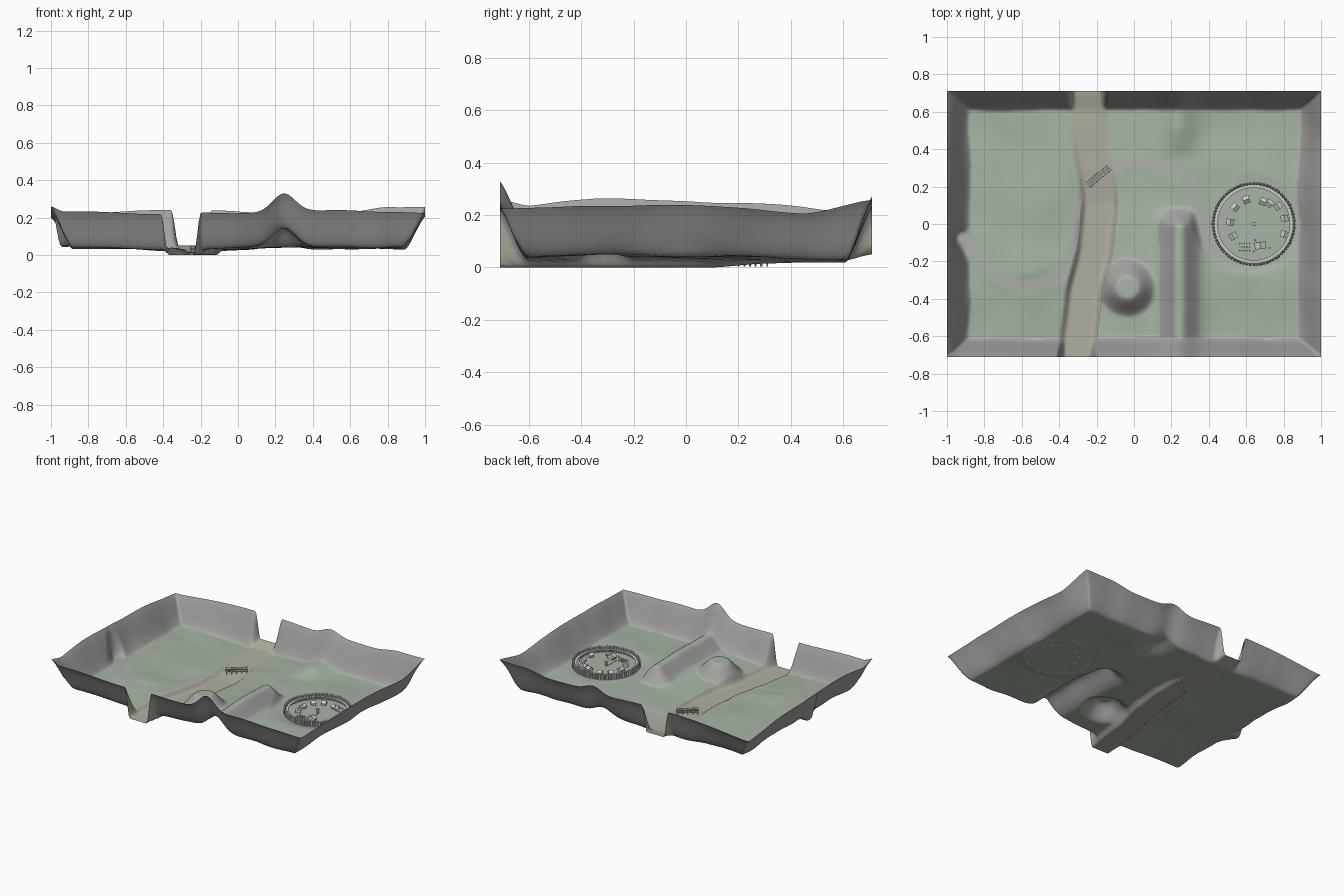
import bpy, bmesh, math, random
from mathutils import Matrix, Vector, noise

if "Cube" in bpy.data.objects:
    bpy.data.objects.remove(bpy.data.objects["Cube"])

random.seed(4)
HY = 0.71


def mat(name, rgb):
    m = bpy.data.materials.new(name)
    m.diffuse_color = (*rgb, 1)
    m.use_nodes = True
    m.node_tree.nodes["Principled BSDF"].inputs["Base Color"].default_value = m.diffuse_color
    return m


grey = mat("rock", (0.36, 0.36, 0.35))
green = mat("grass", (0.38, 0.46, 0.37))
tan = mat("river_bed", (0.43, 0.43, 0.35))
track = mat("track", (0.42, 0.42, 0.41))


def smooth(t):
    t = max(0.0, min(1.0, t))
    return t * t * (3 - 2 * t)


def interp(pts, v):
    for (a, p), (b, q) in zip(pts, pts[1:]):
        if v <= b:
            t = max(0, (v - a) / (b - a))
            return p + (q - p) * (smooth(t) + t) / 2
    return pts[-1][1]


def spline(pts, n=6):
    p = [Vector(q) for q in [pts[0]] + pts + [pts[-1]]]
    out = []
    for a, b, c, d in zip(p, p[1:], p[2:], p[3:]):
        for i in range(n):
            t = i / n
            out.append(0.5 * (2 * b + (c - a) * t + (2 * a - 5 * b + 4 * c - d) * t * t
                              + (3 * b - a - 3 * c + d) * t ** 3))
    return out + [p[-1]]


# Track centre line, river centre line and bed level
PATH = spline([(-.92, -.07), (-.84, -.18), (-.72, -.29), (-.57, -.33), (-.43, -.28), (-.34, -.17),
               (-.31, -.05), (-.3, .1), (-.25, .205), (-.13, .3), (0, .335), (.15, .315),
               (.28, .24), (.35, .12), (.375, 0), (.42, -.11), (.5, -.19), (.6, -.225)])
RIVER = [(-.71, -.305), (-.4, -.27), (-.1, -.205), (.1, -.185), (.2, -.19), (.4, -.225), (.71, -.25)]
BED = [(-.71, 0), (.1, 0), (.3, .015), (.6, .025), (.71, .05)]
# Rim heights along each edge
LEFT = [(-.71, .26), (-.6, .235), (-.35, .265), (0, .255), (.35, .24), (.71, .2)]
RIGHT = [(-.71, .23), (-.4, .235), (0, .24), (.45, .21), (.71, .255)]
FRONT = [(-1, .26), (-.93, .232), (-.4, .22), (-.2, .225), (.1, .225), (.5, .24), (1, .23)]
BACK = [(-1, .2), (-.4, .245), (-.2, .24), (.2, .225), (.6, .23), (.8, .255), (1, .255)]


def gauss(v, s):
    return math.exp(-(v / s) ** 2)


def height(x, y):
    n = noise.noise(Vector((x * 5, y * 5, 1.3)))
    dx = x - interp(RIVER, y)
    floor = 0.042 - 0.016 * gauss(dx, .25) + .008 * gauss(y + .28, .2) - .008 * smooth((y - .2) / .3)
    # raised rim
    tx = 1 - (1 - abs(x)) / (.125 + .02 * n)
    ty = 1 - (HY - abs(y)) / (.105 + .012 * n)
    t = max(0, tx, ty)
    rim = interp(RIGHT if x > 0 else LEFT, y) if tx > ty else interp(BACK if y > 0 else FRONT, x)
    z = 0.007 * n + (rim - floor) * (0.6 * t ** 1.25 + 0.4 * smooth(t))
    # long ridge with a pass, and a round hill
    z += (0.1 * smooth((.1 - y) / .12) + 0.045 * smooth((y - .33) / .2)) * gauss(x - .245, .085)
    z += 0.09 * smooth(1.4 - math.hypot(x + .035, y + .34) / .118)
    # level ground along the track and under the village
    d = min((p.x - x) ** 2 + (p.y - y) ** 2 for p in PATH) ** 0.5
    z *= smooth((d - .022) / .05)
    v = smooth((math.hypot(x - .64, y) - .22) / .06)
    z = z * v + floor * v + .041 * (1 - v)
    # river channel
    return z + (interp(BED, y) - z) * smooth((.107 - abs(dx)) / .04)


def finish(bm, name, mats, rounded=False):
    me = bpy.data.meshes.new(name)
    bm.to_mesh(me)
    bm.free()
    ob = bpy.data.objects.new(name, me)
    bpy.context.collection.objects.link(ob)
    for m in mats:
        me.materials.append(m)
    if rounded:
        me.shade_smooth()
    return ob


# Terrain sheet
bm = bmesh.new()
bmesh.ops.create_grid(bm, x_segments=200, y_segments=142, size=1)
for v in bm.verts:
    v.co.y *= HY
    v.co.z = height(v.co.x, v.co.y)
bm.normal_update()
for f in bm.faces:
    c = f.calc_center_median()
    if abs(c.x - interp(RIVER, c.y)) < .09:
        f.material_index = 2
    elif f.normal.z > .85 and abs(c.x) < .9 and abs(c.y) < .63:
        f.material_index = 1
finish(bm, "terrain", [grey, green, tan], True)

# Track ribbon draped on the ground, left out where the bridge crosses
bm = bmesh.new()
prev = None
for i, p in enumerate(PATH):
    a, b = PATH[max(i - 1, 0)], PATH[min(i + 1, len(PATH) - 1)]
    t = (b - a).normalized()
    row = []
    for k in (-1, 0, 1):
        q = p + Vector((-t.y, t.x)) * .016 * k
        row.append(bm.verts.new((q.x, q.y, height(q.x, q.y) + .0025)))
    on_bridge = p.y > .16 and -.27 < p.x < -.12
    if prev and not on_bridge:
        for k in (0, 1):
            bm.faces.new((prev[k], row[k], row[k + 1], prev[k + 1]))
    prev = None if on_bridge else row
bmesh.ops.recalc_face_normals(bm, faces=bm.faces)
finish(bm, "track", [track], True)


def box(bm, base, loc, size, rot=0):
    m = base @ Matrix.Translation(loc) @ Matrix.Rotation(rot, 4, 'Z') @ Matrix.Diagonal((*size, 1))
    bmesh.ops.create_cube(bm, size=1, matrix=m)


def cone(bm, loc, r1, r2, h, n=6):
    bmesh.ops.create_cone(bm, cap_ends=True, segments=n, radius1=r1, radius2=r2, depth=h,
                          matrix=Matrix.Translation((loc[0], loc[1], loc[2] + h / 2)))


# Plank bridge with low rails and posts
bm = bmesh.new()
A = Matrix.Translation((-.19, .255, 0)) @ Matrix.Rotation(math.radians(40), 4, 'Z')
for i in range(15):
    box(bm, A, (-.07 + i * .01, random.uniform(-.002, .002), .032), (.008, .036, .004))
for s in (-1, 1):
    box(bm, A, (0, s * .012, .028), (.15, .004, .004))
    box(bm, A, (0, s * .016, .044), (.15, .003, .003))
    for i in range(5):
        box(bm, A, (-.066 + i * .033, s * .016, .025), (.004, .004, .042))
finish(bm, "bridge", [])

# Palisade of pointed stakes in a full ring
VX, VZ, R = .64, .041, .217
bm = bmesh.new()
N = 76
for i in range(N):
    a = math.tau * i / N
    x, y = VX + R * math.cos(a), R * math.sin(a)
    h = random.uniform(.034, .042)
    cone(bm, (x, y, VZ), .0085, .008, h, 6)
    cone(bm, (x, y, VZ + h), .008, 0, .009, 6)
finish(bm, "palisade", [])

# Raised walkway inside the palisade
bm = bmesh.new()
rings = []
for r, z in ((.193, .02), (.212, .02), (.212, .024), (.193, .024)):
    rings.append([bm.verts.new((VX + r * math.cos(math.tau * i / 64), r * math.sin(math.tau * i / 64), VZ + z))
                  for i in range(64)])
for j in range(4):
    for i in range(64):
        k = (i + 1) % 64
        bm.faces.new((rings[j][i], rings[j][k], rings[(j + 1) % 4][k], rings[(j + 1) % 4][i]))
bmesh.ops.recalc_face_normals(bm, faces=bm.faces)
finish(bm, "walkway", [])


# Gabled huts facing the village centre
def hut(bm, x, y, rot, w, l, h):
    m = Matrix.Translation((x, y, VZ)) @ Matrix.Rotation(rot, 4, 'Z')
    box(bm, m, (0, 0, h / 2), (w, l, h))
    v = [bm.verts.new(m @ Vector(c)) for c in [(sx * w * .6, sy * l * .58, h * .9) for sx in (-1, 1) for sy in (-1, 1)]
         + [(0, -l * .58, h * 1.75), (0, l * .58, h * 1.75)]]
    for f in ((0, 4, 5, 1), (2, 3, 5, 4), (0, 2, 4), (1, 5, 3), (0, 1, 3, 2)):
        bm.faces.new([v[i] for i in f])


bm = bmesh.new()
for x, y in ((-.04, .13), (-.1, .09), (-.125, .01), (-.11, -.065), (.05, .12), (.085, .11), (.13, .095),
             (.165, .03), (.165, -.055)):
    hut(bm, VX + x, y, math.atan2(y, x), .034, .03, .016)
hut(bm, VX + .035, -.115, .15, .05, .032, .02)
bmesh.ops.recalc_face_normals(bm, faces=bm.faces)
finish(bm, "huts", [])

# Well, lane and garden posts
bm = bmesh.new()
cone(bm, (VX, 0, VZ), .01, .01, .012, 10)
for s in (-1, 1):
    box(bm, Matrix(), (VX + s * .009, 0, VZ + .014), (.003, .003, .028))
box(bm, Matrix(), (VX, 0, VZ + .029), (.026, .018, .004))
finish(bm, "well", [])
bm = bmesh.new()
box(bm, Matrix(), (VX, -.06, VZ + .001), (.02, .1, .002))
finish(bm, "lane", [track])
bm = bmesh.new()
for i in range(5):
    for j in range(3):
        cone(bm, (VX - .075 + i * .013, -.105 - j * .018, VZ), .003, .002, .009, 5)
for i in range(6):
    cone(bm, (VX + random.uniform(.0, .09), random.uniform(-.15, -.085), VZ), .004, .003, .012, 6)
finish(bm, "garden_posts", [])
